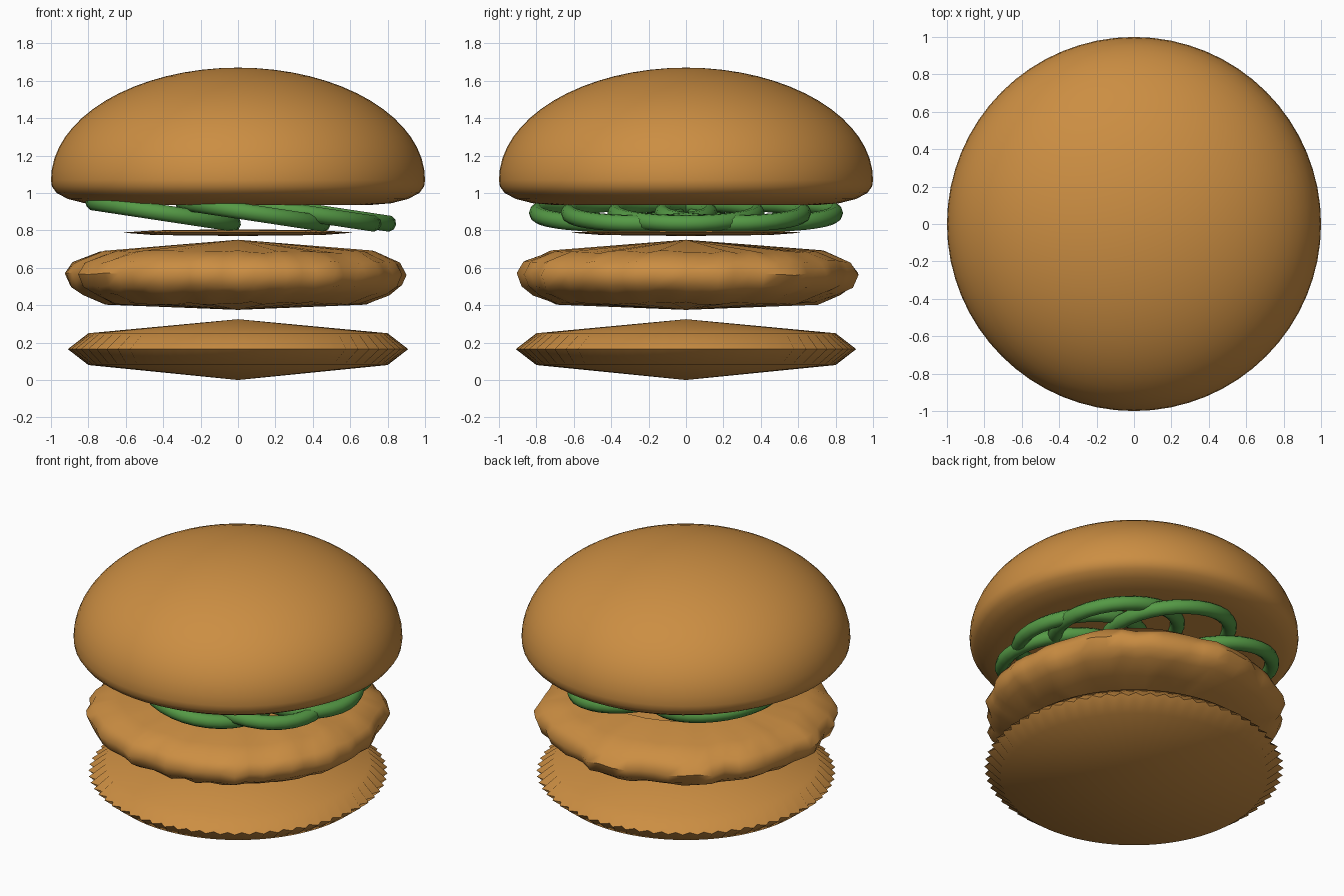
import bpy, bmesh, math, random

random.seed(4)
if "Cube" in bpy.data.objects:
    bpy.data.objects.remove(bpy.data.objects["Cube"])


def material(name, color):
    mat = bpy.data.materials.new(name)
    mat.use_nodes = True
    mat.diffuse_color = color
    mat.node_tree.nodes["Principled BSDF"].inputs["Base Color"].default_value = color
    return mat


toasted = material("toasted brown", (0.6, 0.27, 0.055, 1))
green = material("leaf green", (0.09, 0.32, 0.06, 1))


def lathe(name, profile, sides, mat, smooth=50, ripple=None):
    """Revolve a profile from bottom pole to top pole; ripple(row, i) shifts radius and height."""
    bm = bmesh.new()
    bottom = bm.verts.new((0, 0, profile[0][1]))
    top = bm.verts.new((0, 0, profile[-1][1]))
    rows = []
    for k, (r, z) in enumerate(profile[1:-1]):
        row = []
        for i in range(sides):
            dr, dz = ripple(k, i) if ripple else (0, 0)
            a = math.tau * i / sides
            row.append(bm.verts.new(((r + dr) * math.cos(a), (r + dr) * math.sin(a), z + dz)))
        rows.append(row)
    for i in range(sides):
        j = (i + 1) % sides
        bm.faces.new((bottom, rows[0][j], rows[0][i]))
        bm.faces.new((top, rows[-1][i], rows[-1][j]))
        for low, high in zip(rows, rows[1:]):
            bm.faces.new((low[i], low[j], high[j], high[i]))
    mesh = bpy.data.meshes.new(name)
    bm.to_mesh(mesh)
    bm.free()
    mesh.materials.append(mat)
    obj = bpy.data.objects.new(name, mesh)
    bpy.context.collection.objects.link(obj)
    bpy.ops.object.select_all(action='DESELECT')
    obj.select_set(True)
    bpy.context.view_layer.objects.active = obj
    bpy.ops.object.shade_smooth_by_angle(angle=math.radians(smooth))
    return obj


# Bottom bun with a pleated rim
lathe("bottom_bun", [(0, 0), (0.8, 0.08), (0.91, 0.165), (0.8, 0.25), (0, 0.325)], 128, toasted,
      ripple=lambda k, i: (-0.035 * (i % 2) if k == 1 else 0, 0))

# Patty with an uneven, crinkled rim
bumps = [random.uniform(-0.03, 0.025) for _ in range(64)]
lathe("patty", [(0, 0.375), (0.7, 0.41), (0.82, 0.46), (0.88, 0.5), (0.905, 0.565),
                (0.87, 0.63), (0.73, 0.685), (0, 0.75)], 64, toasted,
      ripple=lambda k, i: (bumps[i] * (0.4, 0.6, 0.8, 1, 0.7, 0.3)[k], random.uniform(-0.008, 0.008)))

# Thin slice over the patty
lathe("thin_slice", [(0, 0.77), (0.45, 0.775), (0.62, 0.788), (0.45, 0.8), (0, 0.806)], 32, toasted)

# Green rings tilted down towards +x, tucked under the top bun
tilt = 0.15
centres = [(0.43, 0)] + [(x, s * y) for x, y in ((-0.4, 0.25), (0.08, 0.42), (0.35, 0.25)) for s in (-1, 1)]
for n, (x, y) in enumerate(centres):
    bpy.ops.mesh.primitive_torus_add(major_radius=0.375, minor_radius=0.045, major_segments=32,
                                     minor_segments=10, location=(x, y, 0.893), rotation=(0, tilt, 0))
    ring = bpy.context.object
    ring.name = f"green_ring_{n + 1}"
    ring.data.materials.append(green)
    bpy.ops.object.shade_smooth_by_angle(angle=math.radians(60))

# Domed top bun with a rounded lower edge
dome = [(math.cos(t * math.pi / 32), 1.07 + 0.6 * math.sin(t * math.pi / 32)) for t in range(16)]
lathe("top_bun", [(0, 0.935), (0.7, 0.935), (0.82, 0.945), (0.91, 0.968), (0.97, 1.0), (0.995, 1.035)]
      + dome + [(0, 1.67)], 64, toasted)
